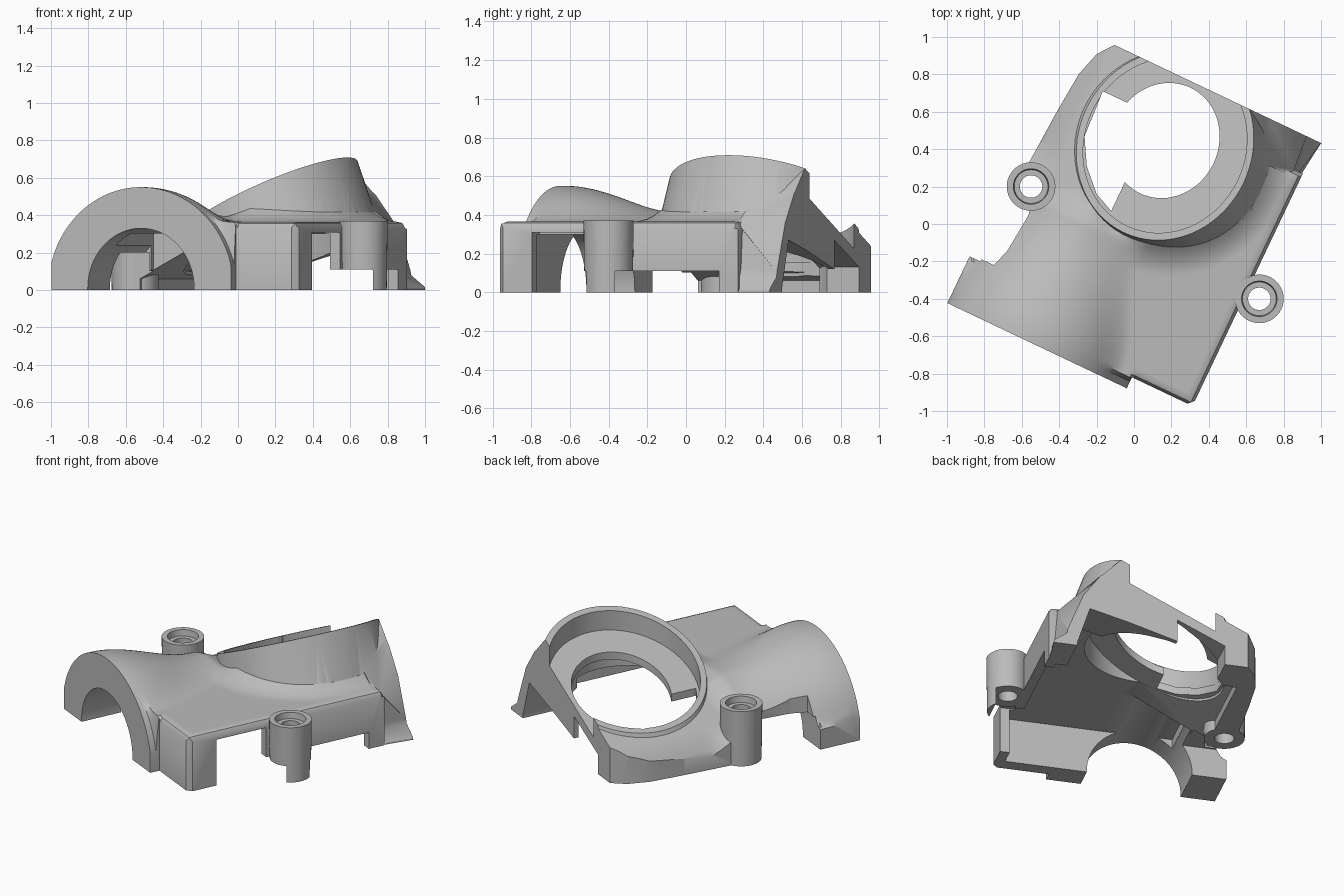
import bpy, bmesh, math
from mathutils import Vector

if "Cube" in bpy.data.objects:
    bpy.data.objects.remove(bpy.data.objects["Cube"], do_unlink=True)

grey = bpy.data.materials.new("light_grey")
grey.use_nodes = True
GREY = (0.5, 0.5, 0.5, 1)
grey.diffuse_color = GREY
grey.node_tree.nodes["Principled BSDF"].inputs["Base Color"].default_value = GREY
TURN = math.radians(-25.4)
BACK = 0.82


def make(name, bm):
    bmesh.ops.recalc_face_normals(bm, faces=bm.faces[:])
    mesh = bpy.data.meshes.new(name)
    bm.to_mesh(mesh)
    bm.free()
    mesh.materials.append(grey)
    obj = bpy.data.objects.new(name, mesh)
    bpy.context.scene.collection.objects.link(obj)
    return obj


def loft(name, rings, closed=False):
    bm = bmesh.new()
    rows = [[bm.verts.new(p) for p in ring] for ring in rings]
    pairs = list(zip(rows, rows[1:])) + ([(rows[-1], rows[0])] if closed else [])
    n = len(rows[0])
    for a, b in pairs:
        for i in range(n):
            j = (i + 1) % n
            bm.faces.new((a[i], a[j], b[j], b[i]))
    if not closed:
        bm.faces.new(rows[0])
        bm.faces.new(rows[-1])
    return make(name, bm)


def elevation(pts, y):
    return [(x, y, z) for x, z in pts]


def prism(name, pts, lo, hi, axis="z"):
    """Extrude a plan (axis z) or an elevation (axis y)."""
    if axis == "y":
        return loft(name, [elevation(pts, lo), elevation(pts, hi)])
    return loft(name, [[(x, y, z) for x, y in pts] for z in (lo, hi)])


def box(name, x0, x1, y0, y1, z0, z1):
    return prism(name, [(x0, y0), (x1, y0), (x1, y1), (x0, y1)], z0, z1)


def rim_plane(x):
    return 0.5 + 0.48 * x


def ring(cx, cy, rx, ry, z, n=72, square=1.0):
    """Ellipse at height z, or at the height given by a function of x."""
    out = []
    for i in range(n):
        t = 2 * math.pi * i / n
        c, s = math.cos(t), math.sin(t)
        if c > 0:
            c = c ** square
        x = cx + rx * c
        out.append(Vector((x, cy + ry * s, z(x) if callable(z) else z)))
    return out


def combine(target, tool, operation="DIFFERENCE"):
    mod = target.modifiers.new("cut", "BOOLEAN")
    mod.operation, mod.solver, mod.object = operation, "EXACT", tool
    dg = bpy.context.evaluated_depsgraph_get()
    dg.update()
    mesh = bpy.data.meshes.new_from_object(target.evaluated_get(dg))
    target.modifiers.clear()
    target.data = mesh
    bpy.data.objects.remove(tool, do_unlink=True)


def finish(obj):
    obj.data.shade_smooth()
    obj.data.set_sharp_from_angle(angle=math.radians(33))
    obj.rotation_euler.z = TURN


def smooth_step(t):
    t = min(max(t, 0), 1)
    return t * t * (3 - 2 * t)


def top_height(x, y):
    # tapering arch running back from the front
    r = 0.55 - 0.15 * smooth_step((y + 0.78) / 0.68) - 0.8 * max(0, y + 0.1)
    arch = math.sqrt(max(r * r - (x + 0.19) ** 2, 0)) if r > 0 else 0
    # flat block with rounded edges, sloping down to the left
    block = 0.0
    if y > -0.765:
        block = min(0.365, rim_plane(x) - 0.02)
        block -= 4 * max(-0.5 - x, 0) ** 2 * smooth_step(y / 0.2)
        d = min(0.70 - x, y + 0.745 if x > 0.345 else 1, 0.63 - y if x > 0.4 else 1)
        d = min(max(d, 0), 0.04)
        block -= 0.04 - math.sqrt(0.0016 - (0.04 - d) ** 2)
        # fillet around the foot of the collar
        q = math.hypot(x / 0.53, (y - 0.45) / 0.54)
        side = min(max((x + 0.1) / 0.2, 0), 1)
        block += 0.08 * side * min(max(1 - (q - 0.95) / 0.32, 0), 1) ** 2
    blend = max(0.09 - abs(arch - block), 0) ** 2 / 0.36
    return max(arch, block, 0.03) + (blend if block > 0 else 0)


# shell: sculpted top trimmed to the plan outline
bm = bmesh.new()
bmesh.ops.create_grid(bm, x_segments=84, y_segments=90, size=1)
for v in bm.verts:
    v.co.x *= 0.82
    v.co.y = v.co.y * 0.9 + 0.03
low = bmesh.ops.extrude_face_region(bm, geom=bm.faces[:])["geom"]
low = {e for e in low if isinstance(e, bmesh.types.BMVert)}
for v in bm.verts:
    v.co.z = -0.2 if v in low else top_height(v.co.x, v.co.y)
shell = make("cover_shell", bm)
outline = [(-0.72, -0.81), (0.342, -0.81), (0.342, -0.745), (0.67, -0.745), (0.70, -0.715),
           (0.70, 0.63), (0.5, 0.63), (0.45, 0.9), (-0.47, 0.9), (-0.505, 0.82), (-0.57, 0.735),
           (-0.61, 0.6), (-0.63, 0.37), (-0.65, 0.02), (-0.55, -0.1), (-0.53, -0.2),
           (-0.55, -0.42), (-0.583, -0.52), (-0.72, -0.52)]
combine(shell, prism("outline", outline, -0.1, 1), "INTERSECT")
combine(shell, box("left_gap", -0.9, -0.42, -0.533, -0.17, -0.14, 0.2))

# tilted collar and its flared back corner
collar = loft("collar", [ring(0.03, 0.45, 0.67, 0.58, -0.05, square=0.7),
                         ring(-0.03, 0.45, 0.465, 0.515, rim_plane)])
combine(shell, collar, "UNION")
flare_front = [(0.25, -0.03), (0.69, -0.03), (0.69, 0.01), (0.69, 0.08),
               (0.67, 0.33), (0.48, 0.45), (0.3, 0.58), (0.25, 0.55)]
flare_back = [(0.25, -0.03), (0.73, -0.03), (0.72, 0.01), (0.63, 0.08),
              (0.52, 0.36), (0.4, 0.53), (0.3, 0.64), (0.25, 0.6)]
combine(shell, loft("flare", [elevation(flare_front, 0.59), elevation(flare_back, 0.84)]), "UNION")

# bowl, round hole and open slot inside the collar
combine(shell, loft("bowl", [ring(-0.03, 0.45, 0.43, 0.475, lambda x: rim_plane(x) - 0.13),
                             ring(-0.03, 0.45, 0.43, 0.475, lambda x: rim_plane(x) + 0.4)]))
combine(shell, loft("under_plate", [ring(-0.03, 0.38, 0.43, 0.4, -0.15),
                                    ring(-0.03, 0.38, 0.43, 0.4, lambda x: rim_plane(x) - 0.18)]))
combine(shell, loft("hole", [ring(-0.04, 0.475, 0.285, 0.313, -0.17),
                             ring(-0.04, 0.475, 0.285, 0.313, 1.1)]))
slot = [(-0.14, 0.01), (-0.25, 0.06), (-0.36, 0.17), (-0.44, 0.31), (-0.455, 0.57), (-0.14, 0.57)]
combine(shell, prism("slot", slot, -0.16, 1.2))

# hollow underside and arch bore
hollow = [(-0.5, -0.12), (-0.5, 0.06), (-0.04, 0.3), (0.64, 0.3), (0.64, -0.12)]
combine(shell, prism("hollow", hollow, -0.66, 0.565, "y"))
bore = [(-0.19 + 0.315 * math.cos(math.pi * i / 32), 0.01 + 0.32 * math.sin(math.pi * i / 32))
        for i in range(33)]
bore += [(-0.505, -0.13), (0.125, -0.13)]
combine(shell, prism("bore", bore, -1, -0.22, "y"))
combine(shell, box("arch_hollow", -0.41, 0.05, -0.655, -0.19, -0.135, 0.302))

# openings through the side and back walls
combine(shell, box("right_gap", 0.61, 0.9, -0.55, -0.2, -0.14, 0.308))
combine(shell, box("right_slot", 0.61, 0.9, -0.21, 0.52, -0.15, 0.11))
back_gap = [(-0.36, -0.11), (-0.36, 0.13), (-0.06, 0.27), (-0.06, 0.12), (0.25, 0.21),
            (0.49, 0.27), (0.57, 0.02), (0.57, -0.11)]
combine(shell, prism("back_gap", back_gap, 0.55, 1, "y"))
combine(shell, box("back_trim", -1.5, 1.5, BACK, 1.5, -0.5, 1.5))
combine(shell, box("floor_trim", -1.5, 1.5, -1.5, 1.5, -0.5, 0))

# screw bosses, stepped inside; the right one keeps only its outer side low down
boss_profile = [(0.06, 0), (0.125, 0), (0.13, 0.37), (0.095, 0.37), (0.09, 0.33), (0.06, 0.33)]
for name, cx, cy in (("left_boss", -0.583, -0.055), ("right_boss", 0.777, -0.074)):
    combine(shell, loft("seat", [ring(cx, cy, 0.11, 0.11, z, 40) for z in (-0.3, 0.8)]))
    boss = loft(name, [ring(cx, cy, r, r, z, 40) for r, z in boss_profile], closed=True)
    if name == "right_boss":
        combine(boss, box("boss_cut", 0.5, 0.872, -0.3, 0.2, -0.1, 0.11))
    finish(boss)
finish(shell)
